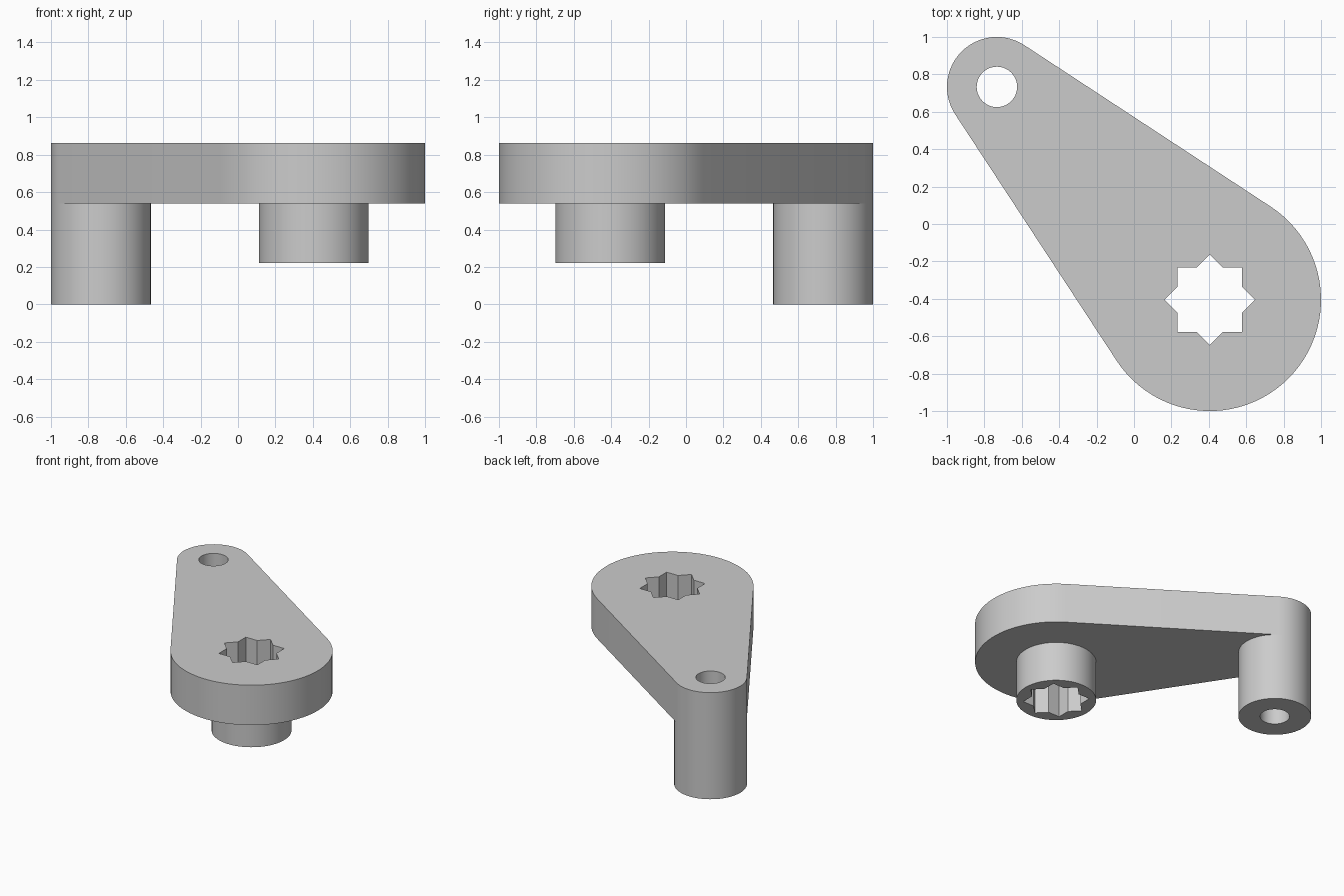
import bpy, bmesh, math
from mathutils import Vector

cube = bpy.data.objects.get("Cube")
if cube:
    bpy.data.objects.remove(cube, do_unlink=True)

grey = bpy.data.materials.new("plain grey")
grey.use_nodes = True
colour = (0.6, 0.6, 0.6, 1)
grey.diffuse_color = colour
grey.node_tree.nodes["Principled BSDF"].inputs["Base Color"].default_value = colour

SMALL, BIG = Vector((-0.733, 0.733)), Vector((0.405, -0.405))
R_SMALL, R_BIG, R_BOSS, R_HOLE = 0.267, 0.595, 0.293, 0.108
Z_BOSS, Z_PLATE, Z_TOP = 0.22, 0.54, 0.863
TAU = math.tau


def arc(centre, radius, start, end, steps):
    """Points from start to end angle, both included."""
    angles = [start + (end - start) * i / steps for i in range(steps + 1)]
    return [centre + radius * Vector((math.cos(a), math.sin(a))) for a in angles]


def circle(centre, radius, steps=64):
    return arc(centre, radius, 0, TAU, steps)[:-1]


def wall(bm, loop, z0, z1):
    low = [bm.verts.new((p.x, p.y, z0)) for p in loop]
    high = [bm.verts.new((p.x, p.y, z1)) for p in loop]
    for i in range(len(loop)):
        bm.faces.new((low[i - 1], low[i], high[i], high[i - 1]))


def cap(bm, loops, z):
    """Flat face between the first loop and the holes that follow."""
    edges = []
    for loop in loops:
        vs = [bm.verts.new((p.x, p.y, z)) for p in loop]
        edges += [bm.edges.new((vs[i - 1], vs[i])) for i in range(len(vs))]
    bmesh.ops.triangle_fill(bm, use_beauty=True, edges=edges, normal=(0, 0, 1))


def build(name, walls, caps):
    bm = bmesh.new()
    for w in walls:
        wall(bm, *w)
    for c in caps:
        cap(bm, *c)
    bmesh.ops.remove_doubles(bm, verts=bm.verts, dist=0.0001)
    bmesh.ops.recalc_face_normals(bm, faces=bm.faces)
    mesh = bpy.data.meshes.new(name)
    bm.to_mesh(mesh)
    bm.free()
    mesh.materials.append(grey)
    obj = bpy.data.objects.new(name, mesh)
    bpy.context.collection.objects.link(obj)
    bpy.ops.object.select_all(action='DESELECT')
    obj.select_set(True)
    bpy.context.view_layer.objects.active = obj
    bpy.ops.object.shade_smooth_by_angle(angle=math.radians(30))


# Outline: two circles joined by their outer tangents
axis = SMALL - BIG
middle = math.atan2(axis.y, axis.x)
spread = math.acos((R_BIG - R_SMALL) / axis.length)
a0, a1 = middle - spread, middle + spread
big_arc = arc(BIG, R_BIG, a1, a0 + TAU, 48)
tip_arc = arc(SMALL, R_SMALL, a0, a1, 28)
inner_arc = arc(SMALL, R_SMALL, a1, a0 + TAU, 36)
outline = big_arc + tip_arc
post = tip_arc + inner_arc[1:-1]

# Eight-pointed socket made of two crossed squares
half = 0.172
tips = (half * math.sqrt(2), half / math.cos(TAU / 16))
star = [BIG + tips[i % 2] * Vector((math.cos(i * TAU / 16), math.sin(i * TAU / 16)))
        for i in range(16)]
hole, boss = circle(SMALL, R_HOLE), circle(BIG, R_BOSS)

# Tapered plate, its underside left open where the post and boss join
build("lever_plate",
      [(outline, Z_PLATE, Z_TOP), (hole, Z_PLATE, Z_TOP), (star, Z_PLATE, Z_TOP)],
      [([outline, hole, star], Z_TOP),
       ([big_arc + inner_arc[::-1], boss], Z_PLATE)])

# Long hollow post under the narrow end
build("handle_post", [(post, 0, Z_PLATE), (hole, 0, Z_PLATE)], [([post, hole], 0)])

# Short socketed boss under the wide end
build("socket_boss", [(boss, Z_BOSS, Z_PLATE), (star, Z_BOSS, Z_PLATE)],
      [([boss, star], Z_BOSS)])
